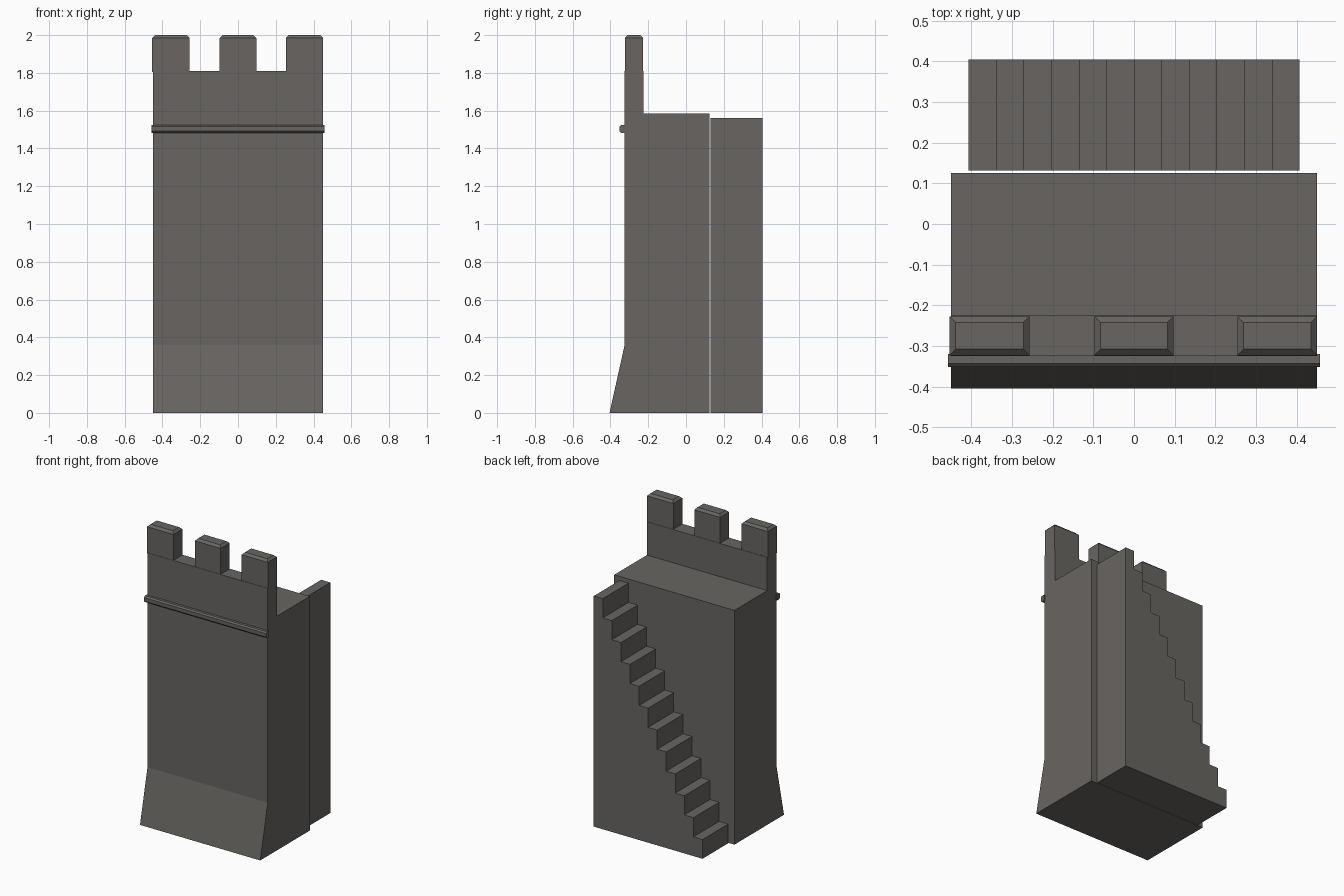
import bpy, bmesh
from mathutils import Vector

if "Cube" in bpy.data.objects:
    bpy.data.objects.remove(bpy.data.objects["Cube"])

stone = bpy.data.materials.new("dark grey stone")
stone.diffuse_color = (0.14, 0.13, 0.12, 1)
stone.use_nodes = True
stone.node_tree.nodes["Principled BSDF"].inputs["Base Color"].default_value = stone.diffuse_color


def extrude(name, points, offset):
    """Extrude a closed 3D outline along an offset into a solid."""
    bm = bmesh.new()
    face = bm.faces.new([bm.verts.new(p) for p in points])
    ext = bmesh.ops.extrude_face_region(bm, geom=[face], use_keep_orig=True)
    verts = [g for g in ext["geom"] if isinstance(g, bmesh.types.BMVert)]
    bmesh.ops.translate(bm, verts=verts, vec=Vector(offset))
    bmesh.ops.recalc_face_normals(bm, faces=bm.faces)
    mesh = bpy.data.meshes.new(name)
    bm.to_mesh(mesh)
    bm.free()
    mesh.materials.append(stone)
    obj = bpy.data.objects.new(name, mesh)
    bpy.context.collection.objects.link(obj)
    return obj


def merlon(name, x0, x1, y0, y1, z0, z1, c):
    """Box with a chamfered top rim."""
    bm = bmesh.new()
    rings = []
    for z, i in ((z0, 0), (z1 - c, 0), (z1, c)):
        rings.append([bm.verts.new(p) for p in (
            (x0 + i, y0 + i, z), (x1 - i, y0 + i, z),
            (x1 - i, y1 - i, z), (x0 + i, y1 - i, z))])
    for a, b in zip(rings, rings[1:]):
        for k in range(4):
            n = (k + 1) % 4
            bm.faces.new((a[k], a[n], b[n], b[k]))
    bm.faces.new(rings[0][::-1])
    bm.faces.new(rings[-1])
    mesh = bpy.data.meshes.new(name)
    bm.to_mesh(mesh)
    bm.free()
    mesh.materials.append(stone)
    bpy.context.collection.objects.link(bpy.data.objects.new(name, mesh))


# Wall body with sloped foot, walkway and parapet
wall = [(-0.405, 0), (-0.325, 0.36), (-0.325, 1.81), (-0.225, 1.81),
        (-0.225, 1.585), (0.125, 1.585), (0.125, 0)]
extrude("wall", [(-0.45, y, z) for y, z in wall], (0.9, 0, 0))

# Moulding strip across the front
strip = [(-0.32, 1.483), (-0.343, 1.483), (-0.352, 1.492),
         (-0.352, 1.516), (-0.343, 1.525), (-0.32, 1.525)]
extrude("moulding", [(-0.457, y, z) for y, z in strip], (0.914, 0, 0))

# Merlons
for i, (a, b) in enumerate(((-0.454, -0.257), (-0.097, 0.097), (0.254, 0.45))):
    merlon(f"merlon_{i + 1}", a, b, -0.323, -0.227, 1.805, 2.0, 0.015)

# Solid staircase on the back, rising towards +x
steps, x0, x1, top = 12, -0.407, 0.407, 1.56
w, h = (x1 - x0) / steps, top / steps
outline = [(x0, 0)]
for i in range(steps):
    outline += [(x0 + i * w, (i + 1) * h), (x0 + (i + 1) * w, (i + 1) * h)]
outline.append((x1, 0))
extrude("stairs", [(x, 0.131, z) for x, z in outline], (0, 0.274, 0))
